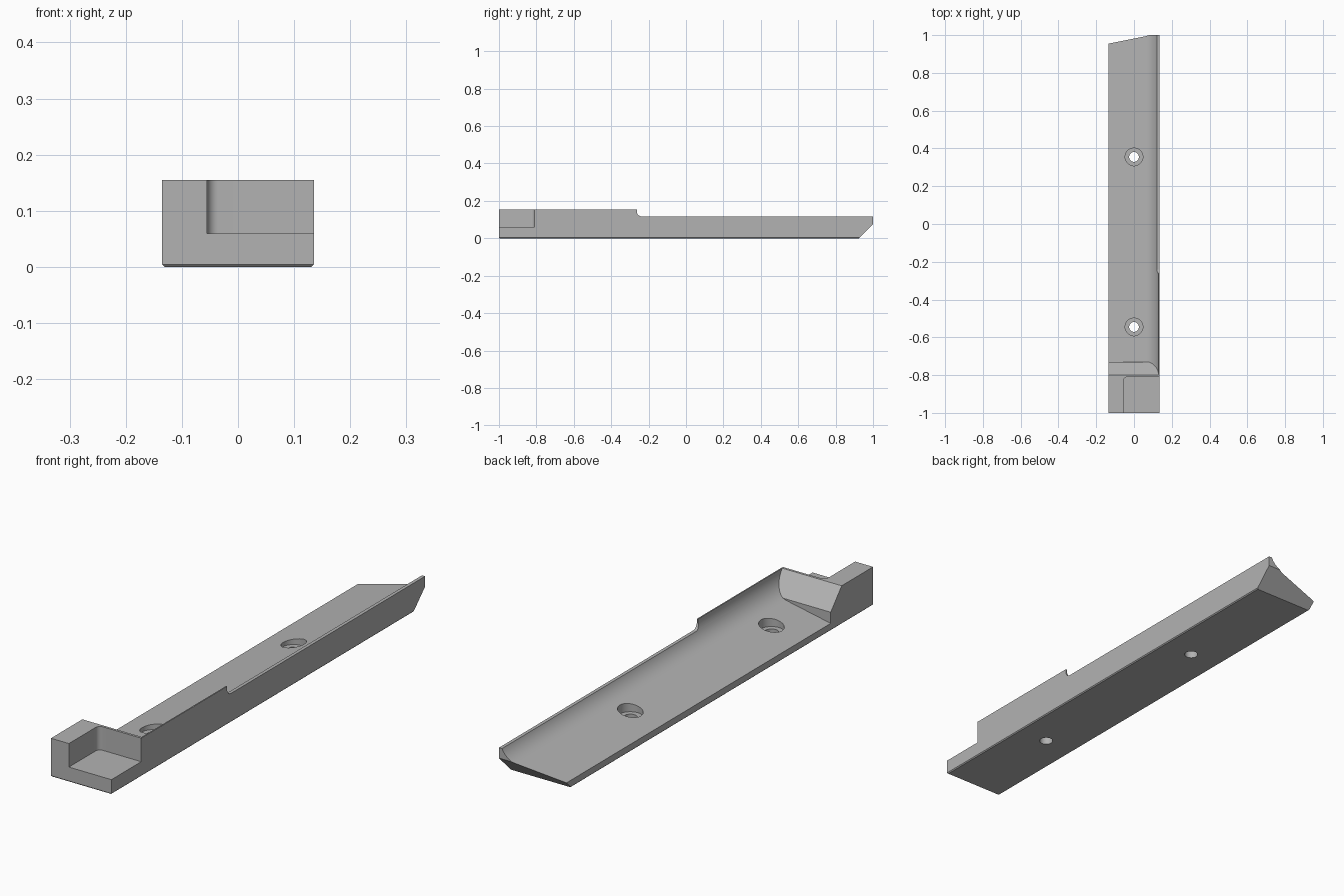
import bpy, bmesh
from math import sin, cos, pi, radians
from mathutils import Vector

if "Cube" in bpy.data.objects:
    bpy.data.objects.remove(bpy.data.objects["Cube"])

W, H = 0.135, 0.155        # half width, full height
RAIL_H, LEDGE = 0.117, 0.06


def arc(cx, cy, r, a0, a1, n):
    """Points on an arc, angles in degrees."""
    angles = [radians(a0 + (a1 - a0) * i / n) for i in range(n + 1)]
    return [(cx + r * cos(a), cy + r * sin(a)) for a in angles]


def prism(name, points, axis, lo, hi):
    """Extrude a 2D outline along an axis; outline is in the other two axes."""
    def place(p, t):
        c = list(p)
        c.insert("xyz".index(axis), t)
        return Vector(c)
    bm = bmesh.new()
    face = bm.faces.new([bm.verts.new(place(p, lo)) for p in points])
    grown = bmesh.ops.extrude_face_region(bm, geom=[face])["geom"]
    shift = place((0, 0), hi - lo)
    bmesh.ops.translate(bm, vec=shift, verts=[g for g in grown if isinstance(g, bmesh.types.BMVert)])
    bmesh.ops.recalc_face_normals(bm, faces=bm.faces)
    mesh = bpy.data.meshes.new(name)
    bm.to_mesh(mesh)
    bm.free()
    ob = bpy.data.objects.new(name, mesh)
    bpy.context.collection.objects.link(ob)
    return ob


def cut(target, cutter):
    """Subtract the cutter and discard it."""
    mod = target.modifiers.new("cut", "BOOLEAN")
    mod.operation, mod.solver, mod.object = "DIFFERENCE", "EXACT", cutter
    bpy.context.view_layer.objects.active = target
    bpy.ops.object.modifier_apply(modifier=mod.name)
    bpy.data.objects.remove(cutter)


# Side outline: tall front, filleted step down, undercut far end
outline = [(-1, 0), (0.925, 0), (1, 0.075), (1, RAIL_H)]
outline += arc(-0.237, RAIL_H + 0.025, 0.025, 270, 180, 10) + [(-0.262, H), (-1, H)]
rail = prism("rail_body", outline, "x", -W, W)

# Small chamfer around the underside
bm = bmesh.new()
bm.from_mesh(rail.data)
low = [e for e in bm.edges if all(v.co.z < 1e-4 for v in e.verts)
       and not all(v.co.y > 0.9 for v in e.verts)]
bmesh.ops.bevel(bm, geom=low, offset=0.004, segments=1, affect="EDGES")
bm.to_mesh(rail.data)
bm.free()

# Channel: sloping floor curving up into a thin wall, stopped by the end block
R = 0.088
section = [(-0.2, 0.017)] + arc(0.13 - R, H, R, -78.7, 0, 20) + [(0.13, 0.3), (-0.2, 0.3)]
channel = prism("channel_cutter", section, "y", -0.9, 1.1)
block = [(-1.1, -0.1), (-0.73, -0.1), (-0.73, 0.075), (-0.80, H), (-0.80, 0.4), (-1.1, 0.4)]
cut(channel, prism("block_cutter", block, "x", -0.5, 0.5))
cut(rail, channel)

# Corner pocket in the end block, with a rounded inner corner
r = 0.02
pocket = [(0.3, -1.2), (0.3, -0.81)] + arc(-0.055 + r, -0.81 - r, r, 90, 180, 8) + [(-0.055, -1.2)]
cut(rail, prism("pocket_cutter", pocket, "z", LEDGE, 0.4))

# Counterbored screw holes
for y in (0.355, -0.545):
    for radius, bottom in ((0.047, 0.03), (0.026, -0.1)):
        circle = arc(0, y, radius, 0, 360, 40)[:-1]
        cut(rail, prism("hole_cutter", circle, "z", bottom, 0.4))

# Finish
mat = bpy.data.materials.new("plain_grey")
mat.use_nodes = True
grey = (0.45, 0.45, 0.45, 1)
mat.diffuse_color = grey
mat.node_tree.nodes["Principled BSDF"].inputs["Base Color"].default_value = grey
rail.data.materials.clear()
rail.data.materials.append(mat)
for p in rail.data.polygons:
    p.material_index = 0
bpy.ops.object.select_all(action="DESELECT")
rail.select_set(True)
bpy.context.view_layer.objects.active = rail
bpy.ops.object.shade_smooth_by_angle(angle=radians(25))
